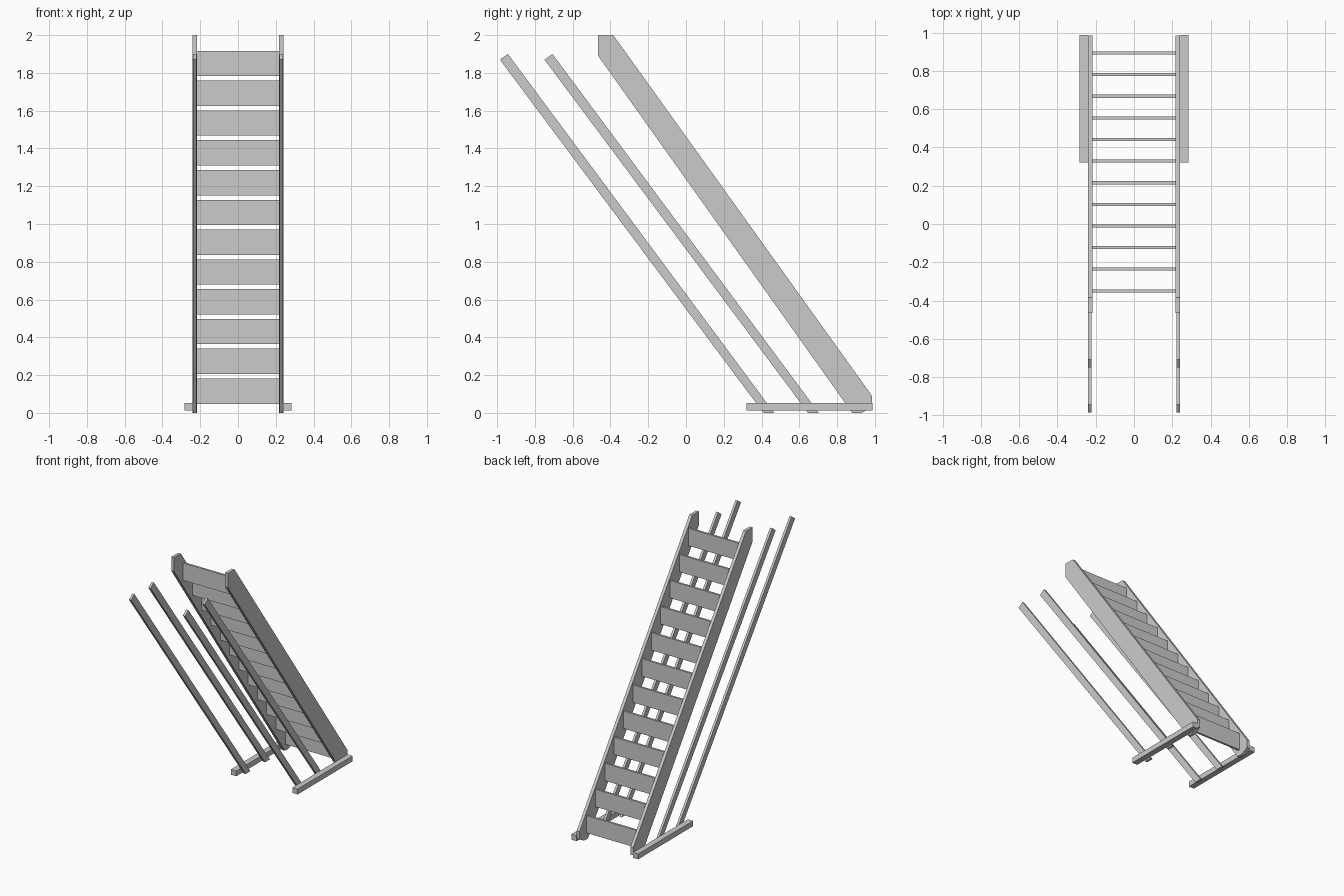
import bpy, bmesh

if "Cube" in bpy.data.objects:
    bpy.data.objects.remove(bpy.data.objects["Cube"])


def side_prism(name, profile, x0, x1, mirror=True):
    """Extrude a (y, z) side profile from x0 to x1, optionally mirrored in x."""
    bm = bmesh.new()
    face = bm.faces.new([bm.verts.new((x0, y, z)) for y, z in profile])
    ext = bmesh.ops.extrude_face_region(bm, geom=[face])
    verts = [g for g in ext["geom"] if isinstance(g, bmesh.types.BMVert)]
    bmesh.ops.translate(bm, verts=verts, vec=(x1 - x0, 0, 0))
    bmesh.ops.recalc_face_normals(bm, faces=bm.faces[:])
    mesh = bpy.data.meshes.new(name)
    bm.to_mesh(mesh)
    bm.free()
    obj = bpy.data.objects.new(name, mesh)
    bpy.context.collection.objects.link(obj)
    if mirror:
        obj.modifiers.new("Mirror", 'MIRROR').use_axis = (True, False, False)
    return obj


def rect(y0, y1, z0, z1):
    return [(y0, z0), (y1, z0), (y1, z1), (y0, z1)]


# Sloping side boards, cut level at floor and top
side_prism("stringer", [(0.88, 0), (0.93, 0), (0.985, 0.03), (0.985, 0.09),
                        (-0.385, 2.0), (-0.465, 2.0), (-0.465, 1.89)], 0.217, 0.241)

# Two slim rails per side, parallel to the boards
for name, y in (("outer_rail", 0.0), ("inner_rail", 0.236)):
    side_prism(name, [(0.41 + y, 0), (0.467 + y, 0),
                      (-0.943 + y, 1.90), (-0.985 + y, 1.87)], 0.221, 0.239)

# Floor bars outside the boards
side_prism("foot_bar", rect(0.32, 0.987, 0.012, 0.053), 0.239, 0.284)

# Twelve upright slats between the boards
for i in range(12):
    y, z = 0.893 - 0.1129 * i, 0.115 + 0.1577 * i
    side_prism(f"slat_{i + 1}", rect(y - 0.008, y + 0.008, z - 0.067, z + 0.067),
               -0.218, 0.218, mirror=False)
